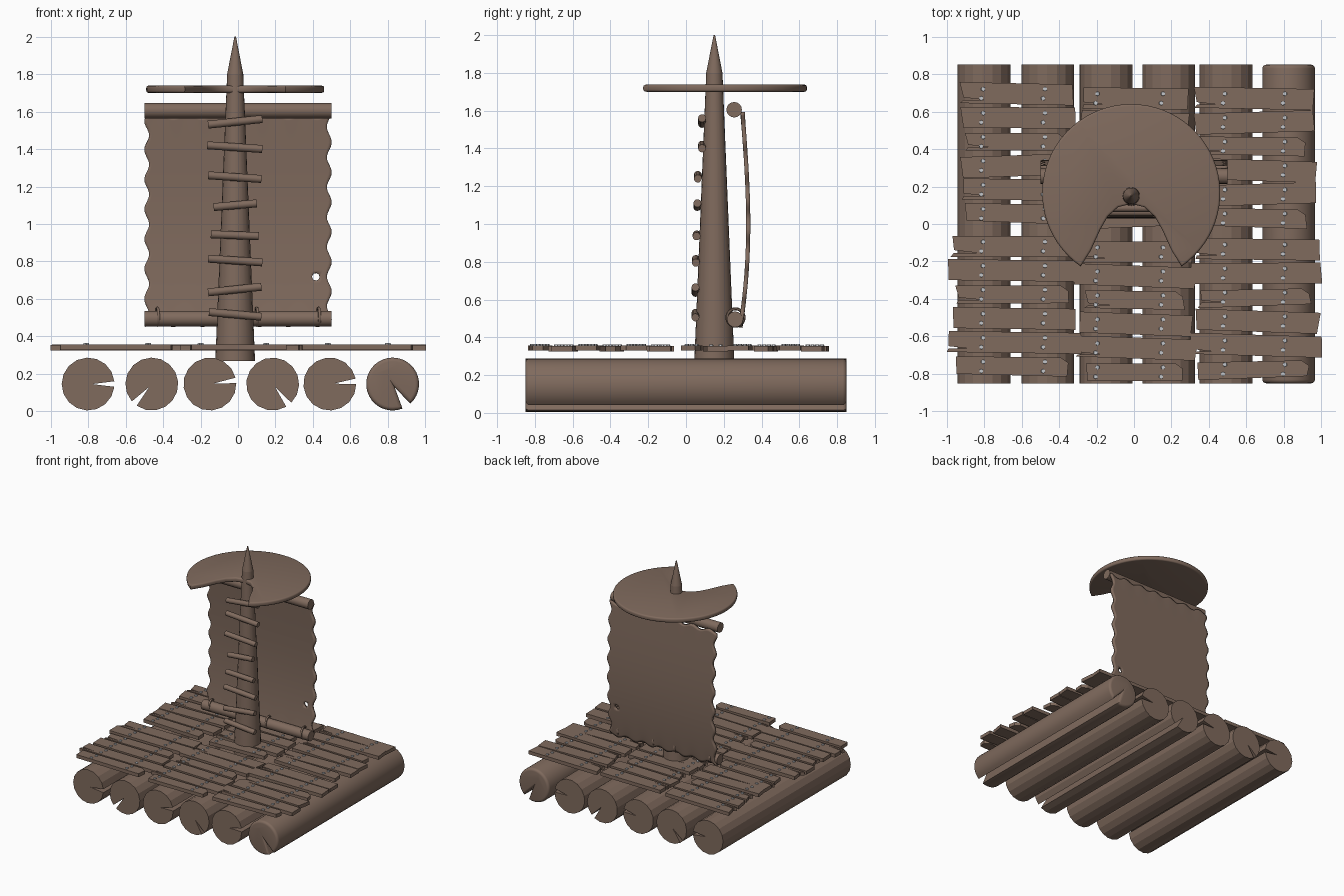
import bpy, bmesh, math, random
from mathutils import Vector, Matrix

if "Cube" in bpy.data.objects:
    bpy.data.objects.remove(bpy.data.objects["Cube"])
random.seed(4)


def material(name, rgb):
    m = bpy.data.materials.new(name)
    m.diffuse_color = (*rgb, 1)
    m.use_nodes = True
    m.node_tree.nodes["Principled BSDF"].inputs["Base Color"].default_value = m.diffuse_color
    return m


WOOD = material("brown wood", (0.215, 0.145, 0.11))
METAL = material("pale grey nail", (0.55, 0.57, 0.6))


def finish(name, bm, mat=WOOD, smooth=None):
    bmesh.ops.recalc_face_normals(bm, faces=bm.faces)
    me = bpy.data.meshes.new(name)
    bm.to_mesh(me)
    bm.free()
    ob = bpy.data.objects.new(name, me)
    bpy.context.collection.objects.link(ob)
    me.materials.append(mat)
    if smooth:
        bpy.ops.object.select_all(action='DESELECT')
        ob.select_set(True)
        bpy.context.view_layer.objects.active = ob
        bpy.ops.object.shade_smooth_by_angle(angle=math.radians(smooth))
    return ob


def prism(bm, pts, move):
    """Close a polygon and sweep it along a vector."""
    face = bm.faces.new([bm.verts.new(p) for p in pts])
    out = bmesh.ops.extrude_face_region(bm, geom=[face])["geom"]
    verts = [v for v in out if isinstance(v, bmesh.types.BMVert)]
    bmesh.ops.translate(bm, verts=verts, vec=move)


def rod(name, a, b, r, sides=12, smooth=40, mat=WOOD):
    a, b = Vector(a), Vector(b)
    bm = bmesh.new()
    rot = (b - a).to_track_quat('Z', 'Y').to_matrix().to_4x4()
    bmesh.ops.create_cone(bm, cap_ends=True, segments=sides, radius1=r, radius2=r,
                          depth=(b - a).length, matrix=Matrix.Translation((a + b) / 2) @ rot)
    return finish(name, bm, mat, smooth)


# Split logs: x, direction of the crack, half opening in degrees
logs = [(-0.80, 0, 6), (-0.46, 228, 7), (-0.15, 8, 6),
        (0.185, -52, 7), (0.49, 6, 6), (0.825, -58, 10)]
for i, (x, ang, half) in enumerate(logs):
    rounded = i == 5
    n = 32 if rounded else 16
    pts = []
    for k in range(n + 1):
        t = math.radians(ang + half + (360 - 2 * half) * k / n)
        pts.append((x + 0.141 * math.cos(t), -0.85, 0.146 + 0.141 * math.sin(t)))
    t = math.radians(ang)
    pts.append((x + 0.02 * math.cos(t), -0.85, 0.146 + 0.02 * math.sin(t)))
    bm = bmesh.new()
    prism(bm, pts, (0, 1.7, 0))
    if rounded:
        rims = [e for e in bm.edges if abs(e.verts[0].co.y - e.verts[1].co.y) < 0.01]
        bmesh.ops.bevel(bm, geom=rims, offset=0.035, segments=4, profile=0.5,
                        affect='EDGES', clamp_overlap=True)
    finish(f"log_{i + 1}", bm, WOOD, 40 if rounded else None)

# Deck planks in three columns, back and front halves, with nails
# column: x start, x end, back row y, front row y, nail x positions
columns = [("left", -0.92, -0.32, 0.695, -0.12, (-0.81, -0.48)),
           ("middle", -0.28, 0.29, 0.67, -0.15, (-0.20, 0.15)),
           ("right", 0.325, 0.965, 0.67, -0.135, (0.48, 0.80))]
nails = bmesh.new()
for col, xa, xb, yback, yfront, nail_x in columns:
    for half, y0 in (("back", yback), ("front", yfront)):
        for row in range(6):
            y = y0 - 0.128 * row
            a, b = xa, xb
            if half == "front":
                a -= 0.05 if col == "left" else 0
                b += 0.02
            narrow = row % 3 == 2
            if narrow:
                a, b = a + 0.025, b - 0.05
            elif half == "front" and row % 3 == 1:
                a, b = max(a - 0.03, -1), min(b + 0.02, 1)
            w = 0.047 if narrow else 0.056
            tilt = random.uniform(-0.012, 0.012)
            j = [random.uniform(-0.012, 0.012) for _ in range(4)]
            z = 0.325 + 0.004 * (row % 2)
            # outline with a clipped corner or a split end
            pts = [(a + j[0], y - w - tilt), (b + j[1], y - w + tilt)]
            if narrow:
                pts += [(b, y + w * 0.4), (b - 0.04, y + w)]
            else:
                pts += [(b + j[2], y + w + tilt)]
            pts += [(a + j[3], y + w - tilt)]
            if row % 2 == 0:
                pts += [(a + 0.01, y - w * 0.35), (a + 0.13, y - w * 0.6), (a + 0.01, y - w * 0.6)]
            bm = bmesh.new()
            prism(bm, [(p[0], p[1], z) for p in pts], (0, 0, 0.029))
            finish(f"plank_{col}_{half}_{row + 1}", bm)
            for nx in nail_x:
                for dy in (-0.025, 0.025):
                    bmesh.ops.create_cone(nails, cap_ends=True, segments=6, radius1=0.013,
                                          radius2=0.011, depth=0.012,
                                          matrix=Matrix.Translation((nx + dy * 0.2, y + dy, z + 0.03)))
finish("deck_nails", nails, METAL)

# Tapered mast with a pointed tip
bm = bmesh.new()
MX, MY = -0.015, 0.15
for z0, z1, r0, r1 in ((0.27, 1.8, 0.106, 0.043), (1.8, 2.0, 0.043, 0.004)):
    bmesh.ops.create_cone(bm, cap_ends=True, segments=20, radius1=r0, radius2=r1, depth=z1 - z0,
                          matrix=Matrix.Translation((MX, MY, (z0 + z1) / 2)))
finish("mast", bm, WOOD, 30)

# Crooked climbing rungs: left x, left z, right x, right z, y
rungs = [(-0.155, 0.53, 0.125, 0.505, 0.05), (-0.16, 0.635, 0.125, 0.665, 0.05),
         (-0.16, 0.815, 0.13, 0.795, 0.052), (-0.145, 0.945, 0.11, 0.935, 0.056),
         (-0.13, 1.09, 0.10, 1.11, 0.06), (-0.16, 1.26, 0.125, 1.24, 0.063),
         (-0.165, 1.42, 0.13, 1.40, 0.085), (-0.16, 1.53, 0.13, 1.56, 0.085)]
for i, (x0, z0, x1, z1, y) in enumerate(rungs):
    rod(f"rung_{i + 1}", (x0, y, z0), (x1, y, z1), 0.021)

# Crescent lookout platform
bm = bmesh.new()
pts = []
a0 = math.radians(-55.5)
for k in range(57):
    t = a0 + math.radians(291) * k / 56
    pts.append((-0.015 + 0.475 * math.cos(t), 0.165 + 0.475 * math.sin(t), 1.70))
notch = [(-0.215, -0.14), (-0.165, -0.03), (-0.125, 0.04), (-0.07, 0.09), (0, 0.108)]
pts += [(x - 0.015, y, 1.70) for x, y in notch]
pts += [(-x - 0.015, y, 1.70) for x, y in notch[-2::-1]]
prism(bm, pts, (0, 0, 0.038))
rims = [e for e in bm.edges if abs(e.verts[0].co.z - e.verts[1].co.z) < 0.01]
bmesh.ops.bevel(bm, geom=rims, offset=0.012, segments=3, profile=0.5,
                affect='EDGES', clamp_overlap=True)
finish("lookout_platform", bm, WOOD, 40)

# Yards above and below the sail
rod("upper_yard", (-0.5, 0.255, 1.605), (0.5, 0.255, 1.605), 0.041, 16)
rod("lower_yard", (-0.5, 0.26, 0.495), (0.5, 0.26, 0.495), 0.042, 16)

# Billowing sail with ragged edges and a small hole
bm = bmesh.new()
NX, NZ = 60, 66
bmesh.ops.create_grid(bm, x_segments=NX, y_segments=NZ, size=1)
for v in bm.verts:
    u, s = v.co.x, (v.co.y + 1) / 2
    x = u * (0.487 + 0.013 * math.sin(s * 44 + (1 if u > 0 else 2.5)) * abs(u) ** 6)
    z = 0.465 + 1.115 * s + 0.013 * math.sin(u * 20) * (abs(2 * s - 1) ** 8)
    y = 0.288 + 0.012 * s + 0.036 * math.sin(math.pi * s ** 0.85)
    v.co = (x, y, z)


def hole_vec(p):
    return Vector((p.x - 0.415, 0, p.z - 0.718))


doomed = [f for f in bm.faces if hole_vec(f.calc_center_median()).length < 0.021]
rim = {v for f in doomed for v in f.verts}
bmesh.ops.delete(bm, geom=doomed, context='FACES')
for v in rim:
    if v.is_valid:
        d = hole_vec(v.co).normalized() * 0.021
        v.co.x, v.co.z = 0.415 + d.x, 0.718 + d.z
sail = finish("sail", bm, WOOD, 50)
mod = sail.modifiers.new("thickness", 'SOLIDIFY')
mod.thickness = 0.022
mod.offset = 0

# Rope ties round the lower yard
for i, x in enumerate((-0.43, -0.1, 0.1, 0.43)):
    bpy.ops.mesh.primitive_torus_add(major_radius=0.046, minor_radius=0.008, major_segments=20,
                                     minor_segments=6, location=(x, 0.262, 0.505),
                                     rotation=(0, math.pi / 2, 0.12))
    tie = bpy.context.object
    tie.name = f"sail_tie_{i + 1}"
    tie.data.materials.append(WOOD)
    bpy.ops.object.shade_smooth_by_angle(angle=math.radians(60))
